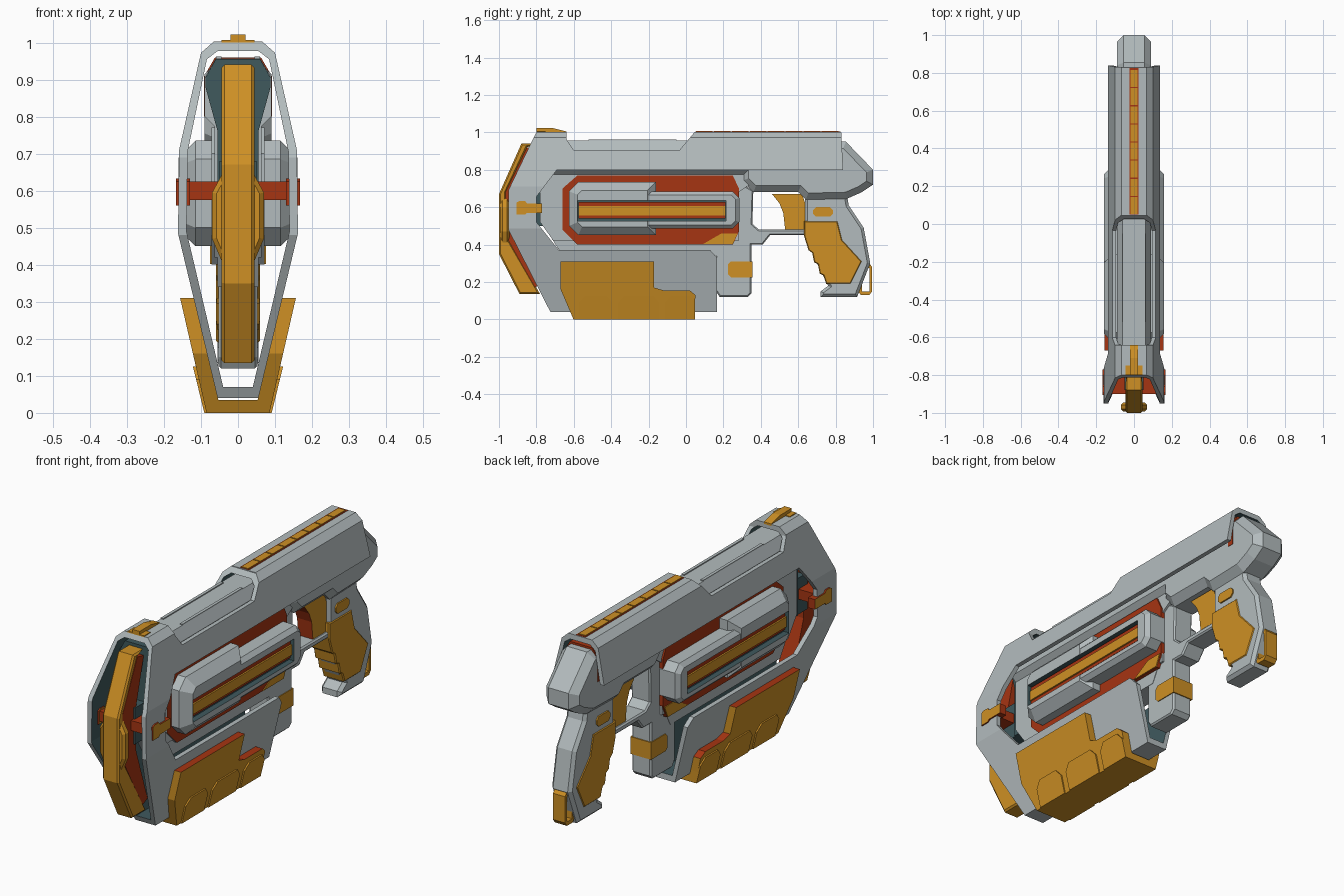
import bpy, bmesh

COLOURS = {"light_grey": (.45, .50, .51, 1), "amber": (.62, .28, .018, 1),
           "rust_red": (.38, .035, .006, 1), "dark_teal": (.05, .10, .11, 1)}
MATS = []
for n, c in COLOURS.items():
    m = bpy.data.materials.new(n)
    m.diffuse_color = c
    MATS.append(m)
GREY, AMBER, RED, TEAL = range(4)


def prism(name, pts, lo, hi, mat=GREY, axis='x', bevel=0):
    """Extrude a (y,z) outline along x, or an (x,z) outline along y."""
    bm = bmesh.new()
    def put(p, t):
        return bm.verts.new((t, p[0], p[1]) if axis == 'x' else (p[0], t, p[1]))
    a = [put(p, lo) for p in pts]
    b = [put(p, hi) for p in pts]
    caps = [bm.faces.new(a), bm.faces.new(b)]
    for i in range(len(pts)):
        j = (i + 1) % len(pts)
        bm.faces.new((a[i], a[j], b[j], b[i]))
    bmesh.ops.recalc_face_normals(bm, faces=bm.faces)
    if bevel:
        bmesh.ops.bevel(bm, geom=[e for f in caps for e in f.edges], offset=bevel,
                        segments=1, affect='EDGES', clamp_overlap=True)
    me = bpy.data.meshes.new(name)
    for f in bm.faces:
        f.material_index = mat
    bm.to_mesh(me)
    bm.free()
    for m in MATS:
        me.materials.append(m)
    ob = bpy.data.objects.new(name, me)
    bpy.context.collection.objects.link(ob)
    return ob


def box(name, y0, y1, z0, z1, x, mat=GREY, bevel=0, x0=None):
    pts = [(y0, z0), (y1, z0), (y1, z1), (y0, z1)]
    return prism(name, pts, -x if x0 is None else x0, x, mat, bevel=bevel)


def boolean(ob, cutter, op):
    mod = ob.modifiers.new("cut", 'BOOLEAN')
    mod.operation, mod.object, mod.solver = op, cutter, 'EXACT'
    bpy.context.view_layer.update()
    dg = bpy.context.evaluated_depsgraph_get()
    me = bpy.data.meshes.new_from_object(ob.evaluated_get(dg))
    ob.modifiers.clear()
    ob.data = me
    bpy.data.objects.remove(cutter)


def recolour(ob, mat, rule):
    for f in ob.data.polygons:
        if rule(f):
            f.material_index = mat


def sym(half):
    return half + [(-x, z) for x, z in reversed(half)]


# Hollow outer shell: hexagonal tube trimmed by the C-shaped side outline
shell = prism("outer_shell", sym([(.055, .04), (.162, .485), (.159, .71), (.10, .972), (.065, 1.003)]),
              -1.05, .9, GREY, 'y')
inner = prism("inner_cut", sym([(.04, .07), (.139, .49), (.136, .705), (.084, .955), (.055, .977)]),
              -1.2, 1.1, TEAL, 'y')
boolean(shell, inner, 'DIFFERENCE')
outline = prism("outline_cut", [
    (-.79, 1.1), (-.80, 1.0), (-.835, .93), (-.95, .69), (-.95, .48), (-.72, .03), (-.72, 0),
    (.165, 0), (.165, .33), (.13, .37), (-.68, .37), (-.80, .52), (-.80, .655), (-.69, .80),
    (.84, .80), (.825, 1.1), (.046, 1.1), (.045, 1.0), (-.035, .905), (-.60, .905),
    (-.64, .965), (-.64, 1.1)], -.3, .3)
boolean(shell, outline, 'INTERSECT')

# Inner core, with a dark hood at the front and a narrow keel below
core = prism("inner_core", sym([(.064, .42), (.064, .775), (.09, .80), (.09, .905), (.06, .957)]),
             -.78, .40, GREY, 'y')
trim = prism("core_cut", [(-.78, .52), (-.79, .88), (-.72, 1.0), (.37, 1.0), (.37, .74),
                          (.28, .68), (.28, .38), (-.68, .38)], -.3, .3)
boolean(core, trim, 'INTERSECT')
prism("core_front_hood", sym([(.055, .50), (.055, .76), (.088, .88), (.088, .905), (.06, .955)]),
      -.80, -.72, TEAL, 'y')
prism("core_keel", [(-.76, .50), (-.66, .34), (.20, .34), (.26, .45), (.26, .50)], -.055, .055)
for s in (-1, 1):
    prism("core_top_rib", [(s * .045, .955), (s * .06, .955), (s * .06, .962), (s * .045, .962)],
          -.52, -.05, GREY, 'y')

# Rear body and its red collar where it leaves the shell
prism("rear_body", [(.30, .95), (.855, .95), (1.0, .80), (1.0, .72), (.94, .68), (.86, .645),
                    (.64, .64), (.60, .68), (.36, .68), (.30, .74)], -.09, .09, bevel=.035)
prism("rear_red_collar", sym([(.092, .80), (.092, .908), (.062, .96)]), .79, .822, RED, 'y')

# Side cartridge: recessed red plate, wide front bulge, long bar with slot
plate = prism("cartridge_plate", [(-.66, .48), (-.66, .70), (-.58, .77), (.25, .77), (.283, .70),
                                  (.283, .47), (.25, .40), (-.58, .40)], -.072, .072, RED)
recolour(plate, GREY, lambda f: f.normal.y < -.5)
bulge = prism("cartridge_bulge", [(-.625, .50), (-.625, .685), (-.575, .735), (-.16, .735),
                                  (-.16, .45), (-.575, .45)], -.16, .16, bevel=.045)
bar = prism("cartridge_bar", [(-.60, .52), (-.60, .66), (-.575, .685), (.25, .685), (.285, .65),
                              (.285, .52), (.25, .485), (-.575, .485)], -.158, .158, bevel=.02)
for part in (bulge, bar):
    for s in (-1, 1):
        x0, x1 = sorted((s * .13, s * .2))
        boolean(part, box("slot_cut", -.58, .215, .525, .635, x1, TEAL, x0=x0), 'DIFFERENCE')
box("slot_red_rod", -.575, .21, .54, .628, .142, RED)
box("slot_amber_rod", -.575, .21, .555, .605, .150, AMBER)
prism("cartridge_corner", [(.09, .402), (.25, .402), (.275, .46), (.19, .46)], -.076, .076, AMBER)

# Nose keel, its red band and middle block
prism("nose_keel", [(-.80, .94), (-.88, .94), (-1, .67), (-1, .35), (-.89, .135), (-.78, .135),
                    (-.80, .17), (-.962, .45), (-.962, .68), (-.85, .92)],
      -.045, .045, AMBER, bevel=.008)
prism("nose_red_band", [(-.85, .92), (-.965, .68), (-.965, .45), (-.81, .17), (-.77, .19),
                        (-.86, .46), (-.86, .68), (-.80, .91)], -.043, .043, RED)
prism("nose_block", sym([(.04, .40), (.07, .47), (.07, .595), (.04, .65)]), -.992, -.945, AMBER,
      'y', bevel=.012)
box("nose_mount", -.88, -.76, .50, .68, .05, TEAL)

# Cross bar through the shell, capped with amber outer plates
box("cross_bar", -.90, -.81, .575, .625, .16, RED)
for s in (-1, 1):
    x0, x1 = sorted((s * .13, s * .168))
    end = prism("cross_bar_end", [(-.905, .56), (-.905, .625), (-.89, .633), (-.86, .633),
                                  (-.85, .62), (-.77, .62), (-.77, .57), (-.85, .57),
                                  (-.86, .56)], x0, x1, AMBER)
    recolour(end, RED, lambda f: abs(f.normal.x) < .5)

# Front sight
prism("front_sight", [(-.80, .995), (-.80, 1.022), (-.71, 1.022), (-.64, 1.005), (-.64, .995)],
      -.02, .02, AMBER)
box("sight_plate", -.80, -.75, .99, 1.007, .045, AMBER)

# Top rail: red strip with amber segments
box("rail_strip", .05, .825, .995, 1.0045, .025, RED)
for i in range(8):
    box("rail_segment", .053 + i * .096, .143 + i * .096, .995, 1.008, .019, AMBER)

# Fore grip: U-shaped section trimmed to the notched outline, red upper rim
SECTION = [(-.177, .4), (-.085, 0), (.085, 0), (.177, .4), (.139, .4), (.053, .035),
           (-.053, .035), (-.139, .4)]
grip = prism("fore_grip", SECTION, -.8, .2, AMBER, 'y')
boolean(grip, prism("grip_cut", [(-.67, .31), (-.17, .31), (-.17, .17), (-.12, .155), (.02, .155),
                                 (.05, .13), (.045, -.05), (-.58, -.05), (-.67, .16)],
                    -.3, .3, AMBER), 'INTERSECT')
recolour(grip, RED, lambda f: f.normal.z > .6 and f.center.z > .1)
for y0, y1 in ((-.57, -.395), (-.36, -.145), (-.11, .048)):
    pad = prism("fore_grip_pad", [(x * 1.07, z) for x, z in SECTION[:4]], -.8, .2, AMBER, 'y')
    boolean(pad, prism("pad_cut", [(y0, -.05), (y0, .09), (y0 + .03, .125), (y1 - .03, .125),
                                   (y1, .09), (y1, -.05)], -.3, .3, AMBER), 'INTERSECT')
    # keep the lower shell hollow
    boolean(pad, prism("pad_hollow", [(-.139, .4), (-.053, .035), (.053, .035), (.139, .4)],
                       -1, 1, AMBER, 'y'), 'DIFFERENCE')

# Lower frame: magazine post and trigger guard
prism("trigger_frame", [(.27, .74), (.36, .69), (.355, .51), (.39, .48), (.64, .48), (.64, .45),
                        (.45, .45), (.41, .40), (.35, .40), (.35, .14), (.33, .12), (.18, .12),
                        (.16, .15), (.16, .43), (.27, .43)], -.053, .053, bevel=.007)
prism("magazine_button", [(.225, .24), (.24, .225), (.355, .225), (.355, .31), (.24, .31),
                          (.225, .295)], -.057, .057, AMBER)

# Trigger with a red front
trigger = prism("trigger", [(.46, .67), (.62, .67), (.645, .60), (.645, .48), (.53, .48),
                            (.52, .57), (.50, .62)], -.04, .04, AMBER)
recolour(trigger, RED, lambda f: f.normal.y < -.3)

# Rear handle with amber wrap, thumb button and heel loop
prism("handle", [(.635, .68), (.635, .47), (.70, .30), (.76, .18), (.72, .15), (.72, .12),
                 (.915, .12), (.985, .30), (.95, .49), (.87, .61), (.86, .67)],
      -.055, .055, bevel=.015)
prism("handle_wrap", [(.63, .525), (.81, .525), (.835, .425), (.94, .31), (.88, .19), (.75, .19),
                      (.735, .235), (.715, .245), (.705, .295), (.685, .305), (.675, .355),
                      (.655, .37), (.63, .45)], -.059, .059, AMBER, bevel=.005)
prism("thumb_button", [(.68, .565), (.695, .55), (.77, .55), (.785, .565), (.785, .585),
                       (.77, .60), (.695, .60), (.68, .585)], -.062, .062, AMBER)
heel = prism("heel_loop", [(.92, .15), (.935, .13), (.98, .13), (.995, .15), (.995, .28),
                           (.98, .30), (.95, .30), (.93, .27)], -.033, .033, AMBER)
boolean(heel, box("heel_cut", .94, .98, .15, .275, .1, AMBER), 'DIFFERENCE')
